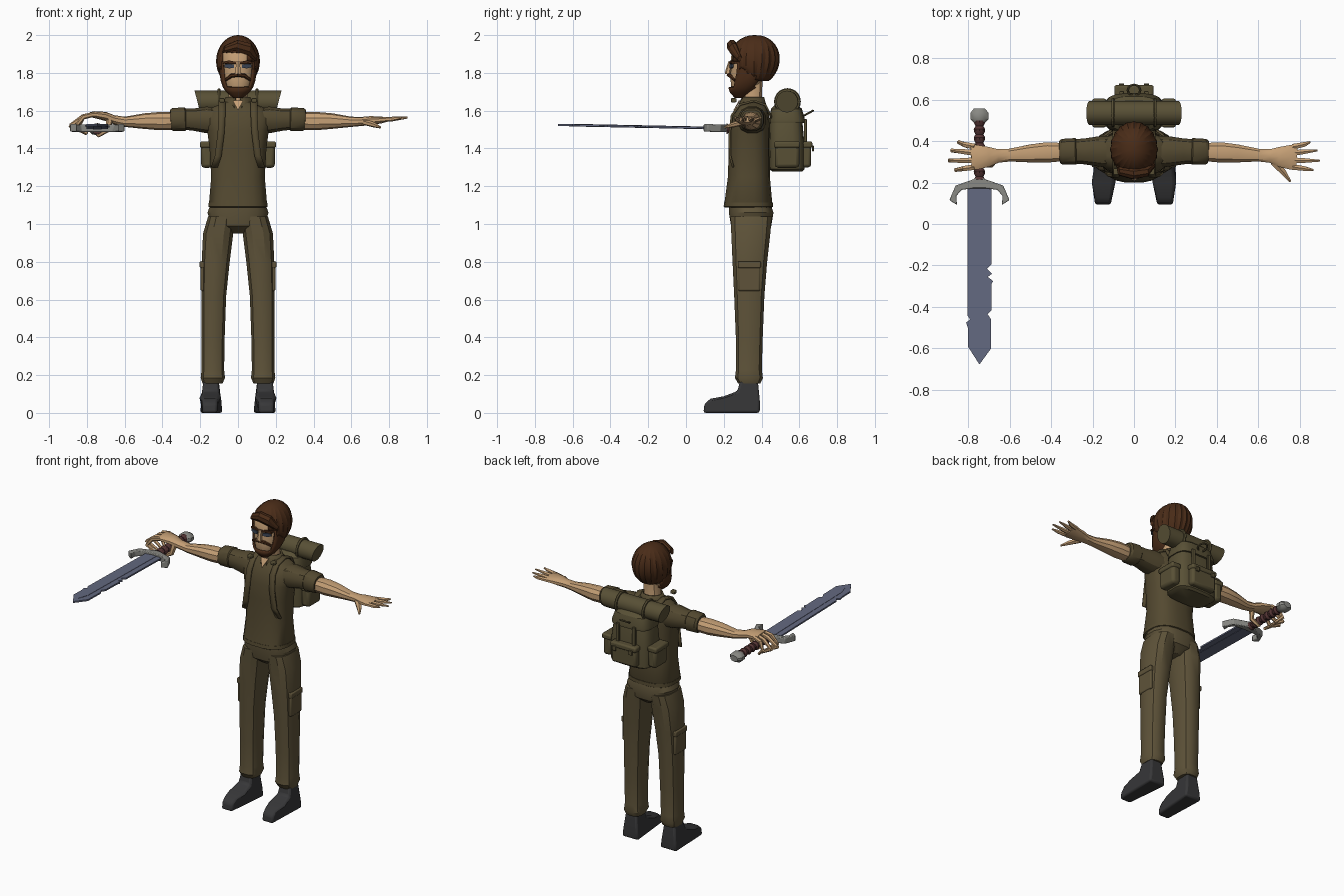
import bpy, bmesh, math
from mathutils import Vector, Matrix


def material(name, rgb):
    m = bpy.data.materials.new(name)
    m.diffuse_color = (*rgb, 1)
    return m


SHIRT = material("shirt_olive", (.088, .067, .030))
PANTS = material("trouser_khaki", (.112, .086, .041))
SKIN = material("skin", (.56, .35, .18))
HAIR = material("hair_brown", (.068, .025, .009))
BOOT = material("boot_black", (.038, .038, .040))
BLADE = material("blade_blue_grey", (.125, .140, .215))
STEEL = material("steel_grey", (.25, .25, .23))
GRIP = material("grip_maroon", (.085, .033, .033))
PACK = material("pack_canvas", (.098, .080, .036))
EYE = material("eye_slate", (.045, .060, .090))


def finish(name, bm, mat, angle=32):
    bmesh.ops.recalc_face_normals(bm, faces=bm.faces[:])
    me = bpy.data.meshes.new(name)
    bm.to_mesh(me)
    bm.free()
    ob = bpy.data.objects.new(name, me)
    bpy.context.collection.objects.link(ob)
    me.materials.append(mat)
    bpy.ops.object.select_all(action='DESELECT')
    ob.select_set(True)
    bpy.context.view_layer.objects.active = ob
    bpy.ops.object.shade_smooth_by_angle(angle=math.radians(angle))
    return ob


def loft(name, secs, mat, n=12, p=2.3, keep=None, cap=True, angle=32):
    """Skin superellipse sections (x, y, z, half_side, half_up)."""
    bm = bmesh.new()
    w = (Vector(secs[-1][:3]) - Vector(secs[0][:3])).normalized()
    if abs(w.z) > .9:
        u, v = Vector((1, 0, 0)), Vector((0, 1, 0))
    else:
        u = w.cross(Vector((0, 0, 1))).normalized()
        v = u.cross(w)
    rings = []
    for x, y, z, a, b in secs:
        ring = []
        for i in range(n):
            t = 2 * math.pi * (i + .5) / n
            c, s = math.cos(t), math.sin(t)
            c = math.copysign(abs(c) ** (2 / p), c)
            s = math.copysign(abs(s) ** (2 / p), s)
            ring.append(bm.verts.new(Vector((x, y, z)) + u * a * c + v * b * s))
        rings.append(ring)
    for r, q in zip(rings, rings[1:]):
        for i in range(n):
            j = (i + 1) % n
            bm.faces.new((r[i], r[j], q[j], q[i]))
    if cap:
        bm.faces.new(rings[0])
        bm.faces.new(rings[-1])
    if keep:
        bad = [f for f in bm.faces if not keep(f.calc_center_median())]
        bmesh.ops.delete(bm, geom=bad, context='FACES')
    return finish(name, bm, mat, angle)


def prism(name, pts, place, lo, hi, mat, bevel=0):
    """Extrude an outline; place maps (a, b, height) to a position."""
    bm = bmesh.new()
    r = [[bm.verts.new(place(a, b, h)) for a, b in pts] for h in (lo, hi)]
    k = len(pts)
    bm.faces.new(r[0])
    bm.faces.new(r[1])
    for i in range(k):
        j = (i + 1) % k
        bm.faces.new((r[0][i], r[0][j], r[1][j], r[1][i]))
    ob = finish(name, bm, mat)
    if bevel:
        add_bevel(ob, bevel)
    return ob


def add_bevel(ob, width):
    m = ob.modifiers.new("bevel", 'BEVEL')
    m.width, m.segments, m.limit_method = width, 2, 'ANGLE'


def box(name, c, size, mat, bevel=0):
    bm = bmesh.new()
    bmesh.ops.create_cube(bm, size=1, matrix=Matrix.Translation(c) @ Matrix.Diagonal((*size, 1)))
    ob = finish(name, bm, mat)
    if bevel:
        add_bevel(ob, bevel)
    return ob


def ribbon(name, path, width, thick, mat):
    """Flat band running along a path, wide in x."""
    bm = bmesh.new()
    rows = [[bm.verts.new((x + d, y, z)) for d in (-width / 2, width / 2)] for x, y, z in path]
    for a, b in zip(rows, rows[1:]):
        bm.faces.new((a[0], a[1], b[1], b[0]))
    ob = finish(name, bm, mat)
    m = ob.modifiers.new("thickness", 'SOLIDIFY')
    m.thickness, m.offset = thick, 0


# Shirt, hem, collar
loft("shirt", [(0, .33, 1.09, .146, .118), (0, .33, 1.11, .155, .128), (0, .333, 1.25, .143, .112),
               (0, .335, 1.40, .152, .110), (0, .337, 1.50, .165, .108), (0, .342, 1.56, .178, .100),
               (0, .35, 1.61, .150, .085), (0, .355, 1.645, .075, .065)], SHIRT, 20, 2.6)
loft("shirt_hem", [(0, .33, 1.088, .152, .125), (0, .33, 1.092, .158, .132), (0, .331, 1.115, .156, .130)], SHIRT, 20, 2.6)
collar = loft("collar", [(0, .350, 1.615, .095, .083), (0, .352, 1.645, .078, .070), (0, .355, 1.672, .066, .060)],
              SHIRT, 16, 2, lambda c: not (abs(c.x) < .025 and c.y < .33), False)
collar.modifiers.new("thickness", 'SOLIDIFY').thickness = .01
prism("neck_opening", [(-.028, 1.655), (.028, 1.655), (0, 1.60)],
      lambda a, b, h: (a, h + (b - 1.6) * .55, b), .250, .257, SKIN)

# Trousers and boots
loft("trouser_seat", [(0, .345, .95, .04, .06), (0, .345, .99, .14, .108), (0, .345, 1.06, .164, .120),
                      (0, .335, 1.12, .142, .110)], PANTS, 16, 2.6)
BOOT_SIDE = [(.39, 0), (.392, .05), (.380, .175), (.288, .175), (.272, .115), (.20, .088),
             (.13, .075), (.098, .048), (.092, 0)]
for s in (1, -1):
    loft("trouser_leg", [(s * .088, .345, 1.04, .072, .112), (s * .105, .343, .95, .082, .106),
                         (s * .118, .338, .80, .076, .094), (s * .128, .335, .62, .067, .082),
                         (s * .132, .335, .40, .063, .073), (s * .133, .333, .23, .061, .070),
                         (s * .133, .333, .185, .066, .076), (s * .135, .335, .155, .054, .060)], PANTS, 12, 2.7)
    box("cargo_pocket", (s * .187, .335, .72), (.022, .115, .15), PANTS, .008)
    box("pocket_flap", (s * .188, .335, .785), (.03, .122, .035), PANTS, .006)

    def boot_shape(a, b, h, s=s):
        toe = 1 - .35 * max(0, (.17 - a) / .08)
        return (s * (.145 + .03 * (.25 - a)) + h * toe * (1 - 2.0 * b), a, b)
    prism("boot", BOOT_SIDE, boot_shape, -.06, .06, BOOT, .012)

# Sleeves, arms and hands (free hand at +x, gripping hand at -x)
for s in (1, -1):
    loft("sleeve", [(s * .10, .348, 1.545, .080, .070), (s * .17, .350, 1.552, .075, .072),
                    (s * .24, .350, 1.553, .064, .060), (s * .285, .350, 1.555, .061, .058)], SHIRT, 12)
    loft("sleeve_cuff", [(s * .275, .350, 1.555, .060, .057), (s * .282, .350, 1.555, .066, .065),
                         (s * .345, .348, 1.553, .064, .062), (s * .358, .347, 1.552, .055, .054)], SHIRT, 12)
    lift = .028 if s < 0 else 0
    loft("arm", [(s * .33, .347, 1.545, .045, .046), (s * .42, .345, 1.545, .051, .048),
                 (s * .50, .340, 1.545, .045, .041), (s * .60, .332, 1.541, .032, .027),
                 (s * .655, .328, 1.543 + lift * .3, .034, .024), (s * .70, .324, 1.547 + lift * .8, .050, .024),
                 (s * .76, .322, 1.551 + lift, .063, .018), (s * .785, .322, 1.552 + lift, .060, .012)], SKIN, 10)
    for y0, y1, x1 in ((.372, .395, .850), (.342, .355, .885), (.307, .305, .897), (.275, .260, .865)):
        if s > 0:
            loft("finger", [(.765, y0, 1.552, .016, .013), (.82, (y0 + y1) / 2, 1.556, .013, .012),
                            (x1, y1, 1.563, .005, .005)], SKIN, 6, 2)
        else:
            loft("finger", [(-.765, y0, 1.580, .016, .014), (-.82, (y0 + y1) / 2, 1.567, .014, .014),
                            (-x1 + .008, y1, 1.520, .009, .010)], SKIN, 6, 2)
            loft("fingertip", [(-x1 + .005, y1, 1.524, .011, .012), (-.80, y0, 1.478, .009, .009)], SKIN, 6, 2)
loft("thumb", [(.675, .300, 1.538, .022, .016), (.72, .25, 1.525, .016, .014), (.753, .205, 1.512, .006, .006)], SKIN, 6, 2)
loft("gripping_thumb", [(-.680, .300, 1.553, .018, .02), (-.69, .285, 1.50, .015, .016),
                        (-.745, .29, 1.464, .010, .010)], SKIN, 6, 2)

# Head and face
loft("neck", [(0, .355, 1.60, .062, .058), (0, .352, 1.66, .052, .050), (0, .352, 1.78, .054, .056)], SKIN, 12)
loft("head", [(0, .295, 1.685, .040, .042), (0, .308, 1.72, .067, .070), (0, .325, 1.77, .083, .091),
              (0, .345, 1.83, .091, .109), (0, .350, 1.90, .093, .112), (0, .360, 1.96, .070, .090)], SKIN, 16)
loft("nose", [(0, .222, 1.795, .018, .016), (0, .222, 1.806, .017, .015), (0, .236, 1.86, .010, .012)], SKIN, 6, 2)
beard = loft("beard", [(0, .285, 1.668, .026, .028), (0, .293, 1.695, .060, .060), (0, .304, 1.722, .080, .081),
                       (0, .322, 1.76, .093, .098), (0, .336, 1.80, .098, .106), (0, .345, 1.86, .100, .113)],
             HAIR, 24, 2.3, lambda c: c.y < .37 and (c.z < 1.722 or c.y > .262))
beard.modifiers.new("thickness", 'SOLIDIFY').thickness = .012
for s in (1, -1):
    loft("moustache", [(0, .224, 1.790, .010, .011), (s * .035, .232, 1.785, .010, .011),
                       (s * .066, .258, 1.762, .006, .008)], HAIR, 6, 2)
    tilt = lambda a, b, h, s=s: (s * a, h + 2.6 * a * a, b)
    prism("eye", [(.020, 1.826), (.048, 1.824), (.072, 1.830), (.072, 1.845), (.048, 1.848), (.020, 1.843)],
          tilt, .230, .239, EYE)
    prism("eyebrow", [(.018, 1.850), (.048, 1.853), (.076, 1.848), (.074, 1.860), (.048, 1.866), (.018, 1.860)],
          tilt, .228, .240, HAIR)

# Hair: ridged cap with the face cut open and a fringe swept to one side
bm = bmesh.new()
bmesh.ops.create_uvsphere(bm, u_segments=40, v_segments=18, radius=1)
for v in bm.verts:
    a = round(math.atan2(v.co.y, v.co.x) / (2 * math.pi) * 40)
    r = .955 if a % 2 else 1.0
    z = v.co.z
    v.co = Vector((.116 * v.co.x * r, .360 + .136 * v.co.y * r + .012 * z * (v.co.y > 0), 1.862 + .138 * z))


def bare(c):
    fringe = 1.855 if c.x > .055 else 1.905
    return c.z < 1.755 or (c.y < .29 and c.z < fringe) or (c.y < .33 and c.z < 1.81)


bmesh.ops.delete(bm, geom=[f for f in bm.faces if bare(f.calc_center_median())], context='FACES')
hair = finish("hair", bm, HAIR, 20)
hair.modifiers.new("thickness", 'SOLIDIFY').thickness = .016
loft("hair_quiff", [(-.075, .255, 1.925, .022, .022), (-.01, .242, 1.945, .028, .032),
                    (.06, .252, 1.925, .025, .034), (.098, .285, 1.875, .012, .015)], HAIR, 8, 2, angle=20)

# Backpack with pockets, lid and shoulder straps
loft("backpack", [(0, .535, 1.278, .125, .080), (0, .535, 1.29, .145, .093), (0, .533, 1.42, .145, .095),
                  (0, .530, 1.53, .132, .088), (0, .528, 1.60, .115, .075), (0, .53, 1.625, .09, .055)], PACK, 20, 3.6)
loft("pack_lid", [(0, .535, 1.535, .137, .095), (0, .535, 1.55, .139, .096), (0, .532, 1.61, .120, .082),
                  (0, .53, 1.635, .085, .055)], PACK, 20, 3.6)
box("back_pocket", (0, .635, 1.365), (.18, .055, .13), PACK, .015)
box("back_pocket_flap", (0, .640, 1.42), (.19, .058, .035), PACK, .01)
for s in (1, -1):
    box("side_pocket", (s * .165, .535, 1.365), (.06, .13, .135), PACK, .018)
    box("side_pocket_flap", (s * .168, .535, 1.42), (.068, .138, .035), PACK, .01)
    box("closing_strap", (s * .06, .632, 1.49), (.022, .016, .13), PACK, .003)
    box("buckle", (s * .06, .672, 1.40), (.026, .010, .03), PACK, .003)
    ribbon("shoulder_strap", [(s * .085, .455, 1.56), (s * .085, .42, 1.63), (s * .085, .36, 1.652),
                              (s * .085, .285, 1.632), (s * .085, .243, 1.575), (s * .09, .231, 1.48),
                              (s * .105, .233, 1.36), (s * .125, .25, 1.30)], .036, .012, SHIRT)
    box("strap_buckle", (s * .085, .252, 1.655), (.03, .03, .022), PACK, .005)

# Bedroll held by two hoops
bm = bmesh.new()
bmesh.ops.create_cone(bm, cap_ends=True, segments=16, radius1=.058, radius2=.058, depth=.46,
                      matrix=Matrix.Translation((0, .535, 1.648)) @ Matrix.Rotation(math.pi / 2, 4, 'Y'))
for v in bm.verts:
    v.co.x *= .87 + .13 * (v.co.z - 1.59) / .116
finish("bedroll", bm, PACK)
for x in (-.1, .1):
    bpy.ops.mesh.primitive_torus_add(major_segments=20, minor_segments=6, major_radius=.062, minor_radius=.009,
                                     location=(x, .537, 1.648), rotation=(0, math.pi / 2, 0))
    bpy.context.object.name = "bedroll_hoop"
    bpy.context.object.data.materials.append(PACK)
bpy.ops.mesh.primitive_torus_add(major_segments=12, minor_segments=6, major_radius=.03, minor_radius=.006,
                                 location=(0, .645, 1.585), rotation=(.5, 0, 0))
bpy.context.object.name = "carry_handle"
bpy.context.object.data.materials.append(PACK)

# Sword: notched blade, curved guard, ribbed grip, pommel
SX = -.745
tilted = lambda a, b, h: (SX + a, b, 1.511 - .0205 * b + h)
prism("blade", [(-.058, .18), (-.058, -.44), (-.045, -.46), (-.064, -.475), (-.056, -.50), (-.056, -.59),
                (0, -.677), (.056, -.60), (.056, -.46), (.040, -.435), (.058, -.415), (.058, -.29), (.066, -.275),
                (.040, -.255), (.060, -.24), (.036, -.215), (.058, -.195), (.058, .18)], tilted, -.005, .005, BLADE)
prism("blade_ridge", [(-.022, .18), (-.022, -.55), (0, -.62), (.022, -.55), (.022, .18)], tilted, -.007, .007, BLADE)
half = [(0, .228), (.03, .215), (.115, .185), (.145, .115), (.108, .092), (.112, .135), (.085, .165), (.03, .172)]
prism("guard", half + [(-x, y) for x, y in reversed(half[1:])], tilted, -.02, .02, STEEL, .005)
ribs = [(SX, .215 + .0135 * i, 1.504, *([.029, .020, .027][i % 3],) * 2) for i in range(22)]
loft("sword_grip", ribs, GRIP, 10, 2)
loft("pommel", [(SX, .488, 1.502, .028, .025), (SX, .505, 1.502, .046, .032), (SX, .535, 1.501, .046, .032),
                (SX, .557, 1.501, .028, .02)], STEEL, 10, 2)
